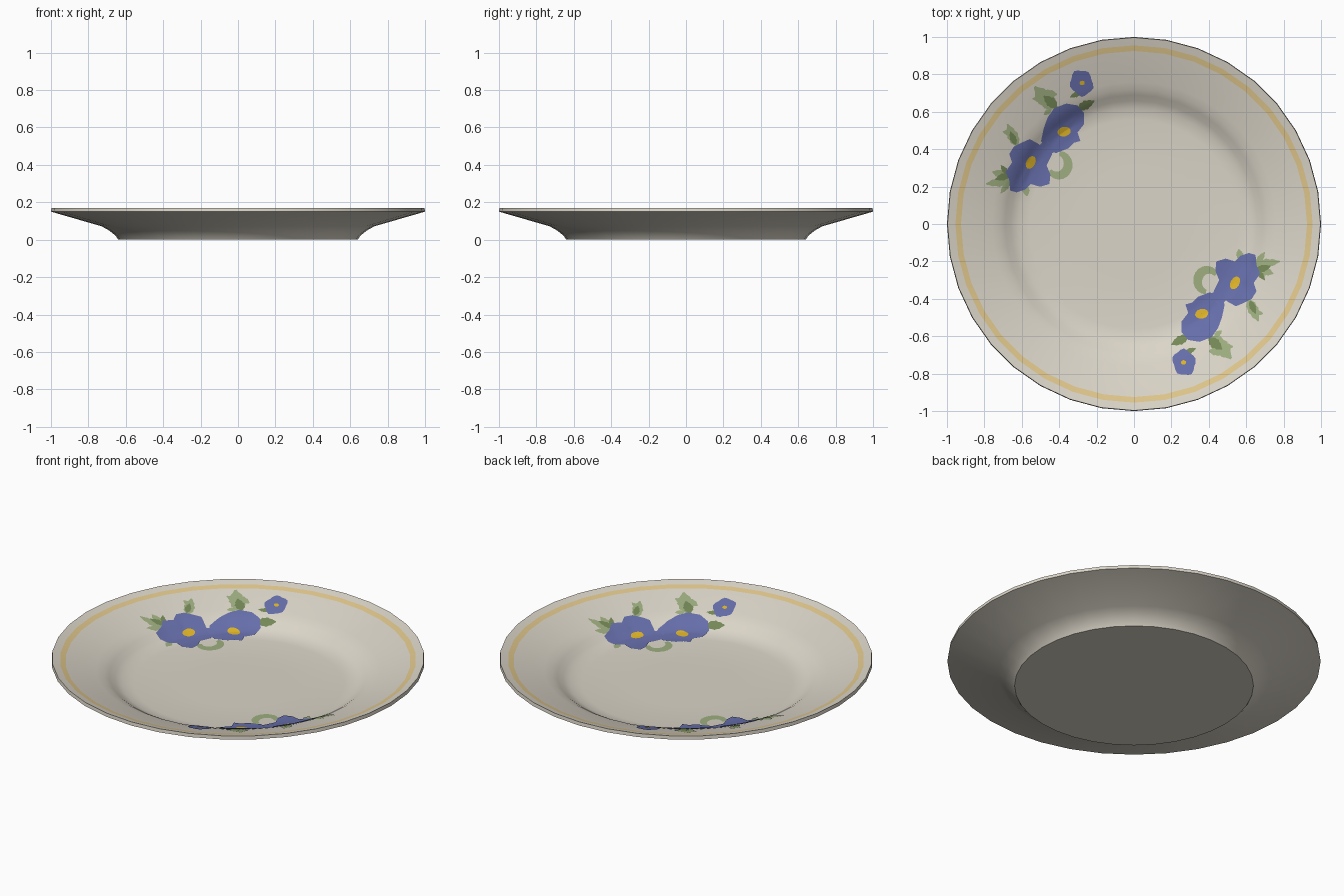
import bpy, bmesh, math
from mathutils import Vector

if "Cube" in bpy.data.objects:
    bpy.data.objects.remove(bpy.data.objects["Cube"])

SIDES = 36
STEP = 2 * math.pi / SIDES


def material(name, r, g, b):
    lin = [((c / 255 + 0.055) / 1.055) ** 2.4 for c in (r, g, b)]
    m = bpy.data.materials.new(name)
    m.diffuse_color = (*lin, 1)
    m.use_nodes = True
    m.node_tree.nodes["Principled BSDF"].inputs["Base Color"].default_value = m.diffuse_color
    return m


cream = material("cream glaze", 219, 213, 200)
gold = material("pale gold band", 224, 199, 140)
blue = material("petal blue", 102, 110, 170)
yellow = material("flower yellow", 222, 180, 40)
pale_green = material("pale leaf green", 158, 174, 128)
dark_green = material("dark leaf green", 116, 136, 86)

# Profiles as (radius, height): inside from centre to rim, then underside
inside = [(0.3, 0.016), (0.56, 0.018), (0.62, 0.026), (0.66, 0.044), (0.69, 0.066),
          (0.72, 0.083), (0.76, 0.098), (0.925, 0.149), (0.955, 0.158), (0.99, 0.168)]
underside = [(0.997, 0.17), (1.0, 0.15), (0.73, 0.072), (0.69, 0.05), (0.655, 0.022), (0.64, 0.0)]


def finish(bm, name, mats):
    mesh = bpy.data.meshes.new(name)
    bm.to_mesh(mesh)
    bm.free()
    for m in mats:
        mesh.materials.append(m)
    ob = bpy.data.objects.new(name, mesh)
    bpy.context.collection.objects.link(ob)
    bpy.ops.object.select_all(action='DESELECT')
    ob.select_set(True)
    bpy.context.view_layer.objects.active = ob
    bpy.ops.object.shade_smooth_by_angle(angle=math.radians(35))
    return ob


# Plate body: lathed profile, gold band chosen by radius on the inside
bm = bmesh.new()
rings = [[bm.verts.new((r * math.sin(i * STEP), r * math.cos(i * STEP), z)) for i in range(SIDES)]
         for r, z in inside + underside]
for k in range(len(rings) - 1):
    for i in range(SIDES):
        j = (i + 1) % SIDES
        f = bm.faces.new((rings[k][i], rings[k][j], rings[k + 1][j], rings[k + 1][i]))
        f.material_index = 1 if k < len(inside) and inside[k][0] == 0.925 else 0
bm.faces.new(rings[0])
bm.faces.new(rings[-1])
bmesh.ops.recalc_face_normals(bm, faces=bm.faces)
finish(bm, "plate", [cream, gold])


def plate_height(x, y):
    """Height of the faceted inside surface above (x, y)."""
    phi = math.atan2(x, y) % STEP - STEP / 2
    r = math.hypot(x, y) * math.cos(phi) / math.cos(STEP / 2)
    pts = [(0, 0.016)] + inside
    for (r0, z0), (r1, z1) in zip(pts, pts[1:]):
        if r <= r1:
            return z0 + (z1 - z0) * (r - r0) / (r1 - r0)
    return pts[-1][1]


def paint(bm, rows, lift, closed, turn):
    """Drape rows of flat points on the plate and skin them with quads."""
    grid = []
    for row in rows:
        line = []
        for p in row:
            x, y = (-p[0] - 0.012, -p[1] + 0.014) if turn else (p[0], p[1])
            line.append(bm.verts.new((x, y, plate_height(x, y) + lift)))
        grid.append(line)
    for a, b in zip(grid, grid[1:]):
        n = len(a)
        for i in range(n if closed else n - 1):
            j = (i + 1) % n
            f = bm.faces.new((a[i], a[j], b[j], b[i]))
            f.normal_update()
            if f.normal.z < 0:
                f.normal_flip()


def blob(bm, outline, lift, turn, count=7):
    """Filled outline made of concentric rings."""
    pts = [Vector(p) for p in outline]
    fine = []
    for a, b in zip(pts, pts[1:] + pts[:1]):
        fine += [a, a.lerp(b, 0.5)]
    mid = sum(pts, Vector((0, 0))) / len(pts)
    rows = [[mid.lerp(p, max(k / count, 0.01)) for p in fine] for k in range(count + 1)]
    paint(bm, rows, lift, True, turn)


def leaf(bm, a, b, width, lift, turn):
    """Pointed blade from a to b with a ragged edge."""
    a, b = Vector(a), Vector(b)
    d = (b - a).normalized()
    side = Vector((-d.y, d.x))
    rows = []
    for k in range(9):
        t = k / 8
        w = width * (0.12 + 0.88 * math.sin(math.pi * t ** 0.85)) * (0.85 if k % 2 else 1.05) / 2
        c = a.lerp(b, t)
        rows.append([c + side * w * s for s in (-1, -0.5, 0, 0.5, 1)])
    paint(bm, rows, lift, False, turn)


def oval(cx, cy, rx, ry, tilt=0.0, n=12, wobble=0.0):
    out = []
    for i in range(n):
        t = 2 * math.pi * i / n
        k = 1 + wobble * math.cos(5 * t)
        u, v = rx * k * math.cos(t), ry * k * math.sin(t)
        out.append((cx + u * math.cos(tilt) - v * math.sin(tilt),
                    cy + u * math.sin(tilt) + v * math.cos(tilt)))
    return out


upper_flower = [(.44, -.20), (.49, -.185), (.54, -.20), (.57, -.17), (.615, -.155), (.65, -.165),
                (.655, -.22), (.675, -.265), (.64, -.315), (.655, -.36), (.63, -.40), (.58, -.425),
                (.545, -.44), (.50, -.415), (.465, -.39), (.425, -.36), (.455, -.30), (.435, -.25)]
lower_flower = [(.34, -.39), (.405, -.365), (.46, -.385), (.485, -.43), (.47, -.50), (.45, -.555),
                (.415, -.605), (.35, -.63), (.29, -.62), (.255, -.58), (.255, -.52), (.29, -.475),
                (.275, -.43), (.31, -.42)]
petal_bridge = [(.40, -.38), (.45, -.35), (.50, -.40), (.46, -.44)]
pale_leaves = [((.64, -.22), (.78, -.20), .05), ((.66, -.24), (.745, -.265), .05),
               ((.65, -.22), (.70, -.15), .035), ((.61, -.40), (.665, -.52), .06),
               ((.64, -.47), (.69, -.48), .03), ((.41, -.60), (.52, -.72), .09),
               ((.44, -.66), (.53, -.655), .05), ((.40, -.68), (.50, -.68), .05),
               ((.57, -.19), (.56, -.135), .04), ((.43, -.60), (.47, -.57), .03)]
dark_leaves = [((.65, -.25), (.73, -.225), .04), ((.62, -.41), (.65, -.48), .035),
               ((.40, -.61), (.47, -.67), .055), ((.29, -.60), (.20, -.645), .05),
               ((.27, -.69), (.33, -.665), .03), ((.66, -.25), (.70, -.30), .03)]

# Painted sprays: the second is the first turned half round
for turn, place in ((False, "front"), (True, "back")):
    # Pale leaves and the curled leaf beside the flowers
    bm = bmesh.new()
    for n, (a, b, w) in enumerate(pale_leaves):
        leaf(bm, a, b, w, 0.0022 + 0.0001 * n, turn)
    curl = []
    for k in range(13):
        t = math.radians(35 + 225 * k / 12)
        w = 0.025 * (0.5 + 0.5 * math.sin(math.pi * k / 12))
        curl.append([(.395 + (.055 + s * w) * math.cos(t), -.305 + (.06 + s * w) * math.sin(t))
                     for s in (-1, 0, 1)])
    paint(bm, curl, 0.002, False, turn)
    finish(bm, place + "_pale_leaves", [pale_green])

    # Dark leaves
    bm = bmesh.new()
    for n, (a, b, w) in enumerate(dark_leaves):
        leaf(bm, a, b, w, 0.0038 + 0.0001 * n, turn)
    finish(bm, place + "_dark_leaves", [dark_green])

    # Petals of two large flowers and one small one
    bm = bmesh.new()
    blob(bm, upper_flower, 0.005, turn)
    blob(bm, lower_flower, 0.005, turn)
    blob(bm, petal_bridge, 0.0047, turn, 4)
    blob(bm, oval(.268, -.74, .06, .07, 0.3, 20, 0.08), 0.005, turn)
    finish(bm, place + "_petals", [blue])

    # Yellow flower centres
    bm = bmesh.new()
    blob(bm, oval(.54, -.315, .024, .037, -0.5), 0.0068, turn, 3)
    blob(bm, oval(.362, -.48, .036, .026, 0.2), 0.0068, turn, 3)
    blob(bm, oval(.265, -.74, .014, .012), 0.0068, turn, 3)
    finish(bm, place + "_flower_centres", [yellow])
